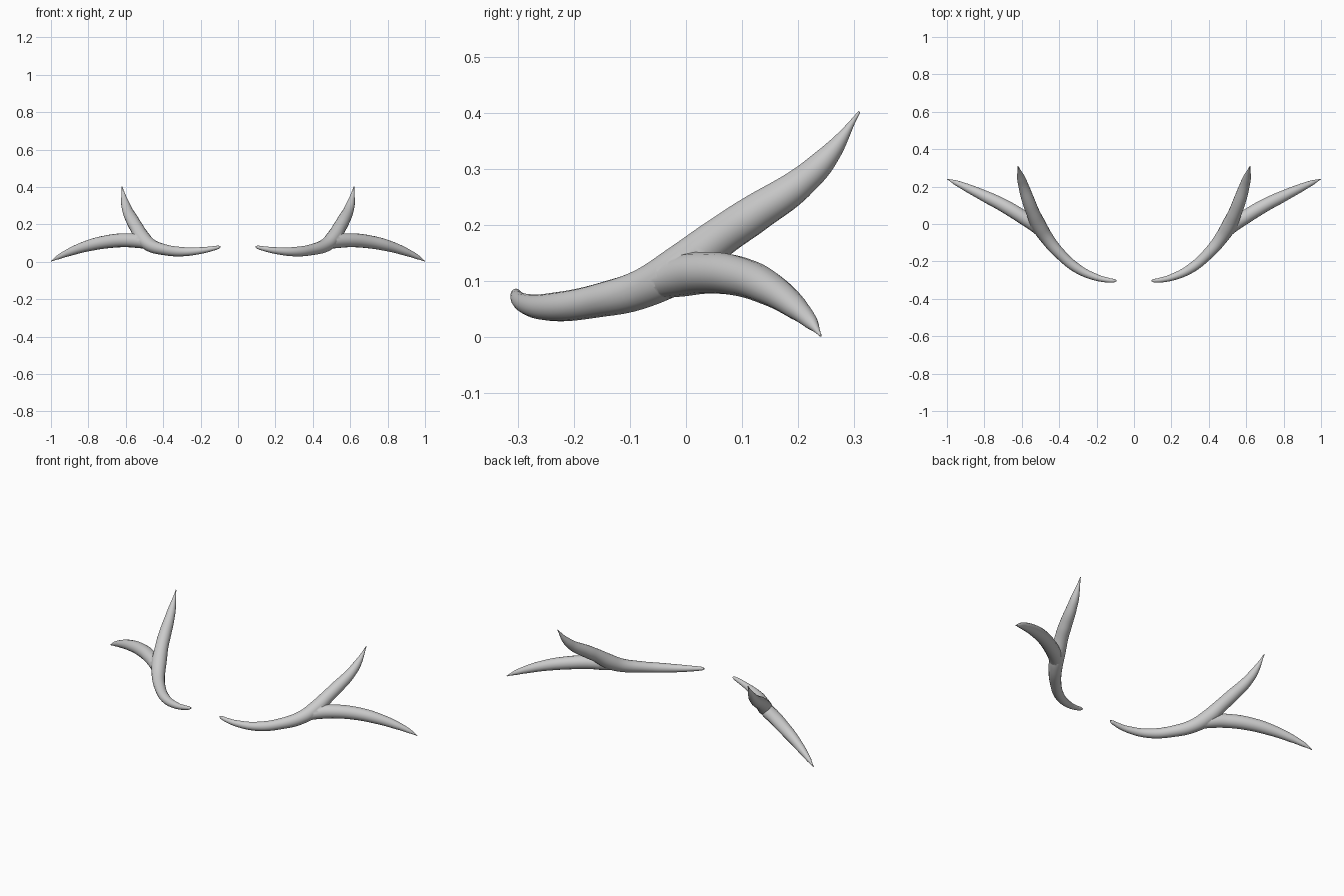
import bpy

if "Cube" in bpy.data.objects:
    bpy.data.objects.remove(bpy.data.objects["Cube"])

def tapered_horn(name, points):
    """Smooth round tube through (x, y, z, radius) points, returned as a mesh object."""
    curve = bpy.data.curves.new(name, 'CURVE')
    curve.dimensions = '3D'
    curve.bevel_depth = 1.0
    curve.bevel_resolution = 6
    curve.use_fill_caps = True
    spline = curve.splines.new('BEZIER')
    spline.resolution_u = 8
    spline.radius_interpolation = 'CARDINAL'
    spline.bezier_points.add(len(points) - 1)
    for bp, (x, y, z, r) in zip(spline.bezier_points, points):
        bp.co = (x, y, z)
        bp.radius = r
        bp.handle_left_type = bp.handle_right_type = 'AUTO'
    obj = bpy.data.objects.new(name, curve)
    bpy.context.collection.objects.link(obj)
    bpy.ops.object.select_all(action='DESELECT')
    obj.select_set(True)
    bpy.context.view_layer.objects.active = obj
    bpy.ops.object.convert(target='MESH')
    return bpy.context.object

# Outer tine, sweeping sideways and down to the ground
tine = tapered_horn("outer_tine", [
    (0.45, -0.10, 0.083, 0.022), (0.52, -0.015, 0.108, 0.036),
    (0.60, 0.04, 0.115, 0.037), (0.70, 0.10, 0.107, 0.035),
    (0.80, 0.15, 0.086, 0.030), (0.90, 0.197, 0.052, 0.021),
    (0.96, 0.224, 0.025, 0.012), (0.999, 0.24, 0.003, 0.002)])

# Main beam, running from the blunt base up into the raised tine
beam = tapered_horn("antlers", [
    (0.094, -0.303, 0.081, 0.004), (0.105, -0.303, 0.078, 0.009),
    (0.14, -0.300, 0.070, 0.013), (0.20, -0.286, 0.060, 0.018),
    (0.30, -0.240, 0.054, 0.025), (0.40, -0.155, 0.066, 0.030),
    (0.47, -0.07, 0.090, 0.036), (0.51, -0.005, 0.128, 0.040),
    (0.54, 0.06, 0.178, 0.036), (0.565, 0.125, 0.222, 0.034),
    (0.59, 0.20, 0.272, 0.028), (0.606, 0.255, 0.325, 0.019),
    (0.62, 0.309, 0.402, 0.002)])

# Fuse the tine to the beam, then mirror for the other side
fuse = beam.modifiers.new("fuse", 'BOOLEAN')
fuse.operation = 'UNION'
fuse.solver = 'EXACT'
fuse.object = tine
mirror = beam.modifiers.new("mirror", 'MIRROR')
mirror.use_axis = (True, False, False)
for mod in ("fuse", "mirror"):
    bpy.ops.object.modifier_apply(modifier=mod)
bpy.data.objects.remove(tine)
bpy.ops.object.shade_smooth_by_angle(angle=0.9)
